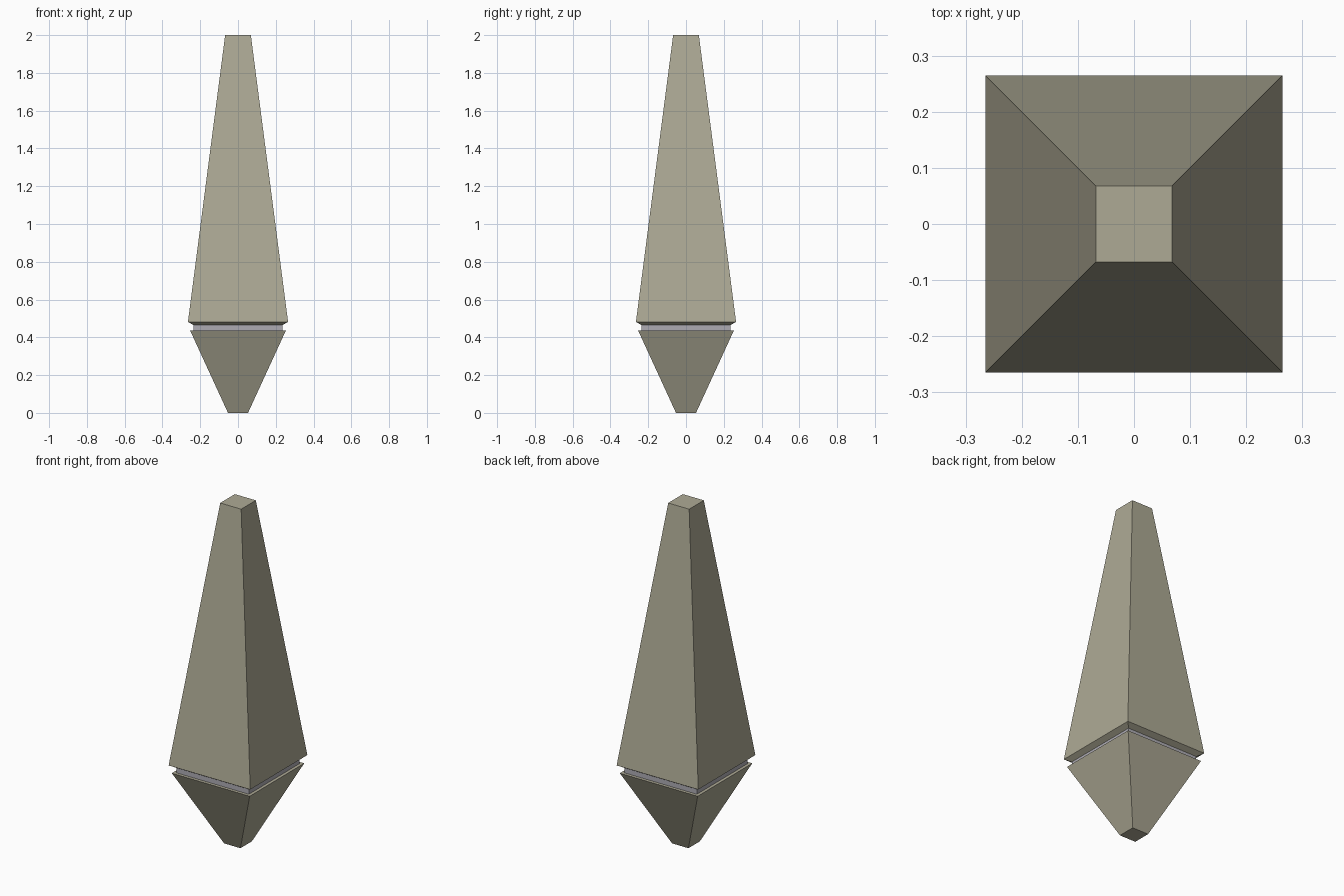
import bpy
import bmesh

cube = bpy.data.objects.get("Cube")
if cube:
    bpy.data.objects.remove(cube, do_unlink=True)


def material(name, color):
    mat = bpy.data.materials.new(name)
    mat.use_nodes = True
    mat.diffuse_color = color
    mat.node_tree.nodes["Principled BSDF"].inputs["Base Color"].default_value = color
    return mat


def square_loft(name, profile, mat):
    """Stack square rings given as (half width, height), bridge and cap them."""
    bm = bmesh.new()
    rings = [[bm.verts.new((sx * half, sy * half, z))
              for sx, sy in ((-1, -1), (1, -1), (1, 1), (-1, 1))]
             for half, z in profile]
    for low, high in zip(rings, rings[1:]):
        for i in range(4):
            j = (i + 1) % 4
            bm.faces.new((low[i], low[j], high[j], high[i]))
    bm.faces.new(rings[0][::-1])
    bm.faces.new(rings[-1])
    mesh = bpy.data.meshes.new(name)
    bm.to_mesh(mesh)
    bm.free()
    mesh.materials.append(mat)
    obj = bpy.data.objects.new(name, mesh)
    bpy.context.collection.objects.link(obj)
    return obj


stone = material("warm stone", (0.42, 0.40, 0.30, 1))
metal = material("pale grey metal", (0.42, 0.41, 0.45, 1))

# Tapered foot, narrow at the bottom
square_loft("lower_point", [(0.053, 0), (0.253, 0.435)], stone)
# Recessed band between the two halves
square_loft("recessed_band", [(0.235, 0.435), (0.235, 0.464)], metal)
# Tall tapering shaft with a chamfered lower rim
square_loft("upper_shaft", [(0.235, 0.464), (0.265, 0.482), (0.068, 2)], stone)
